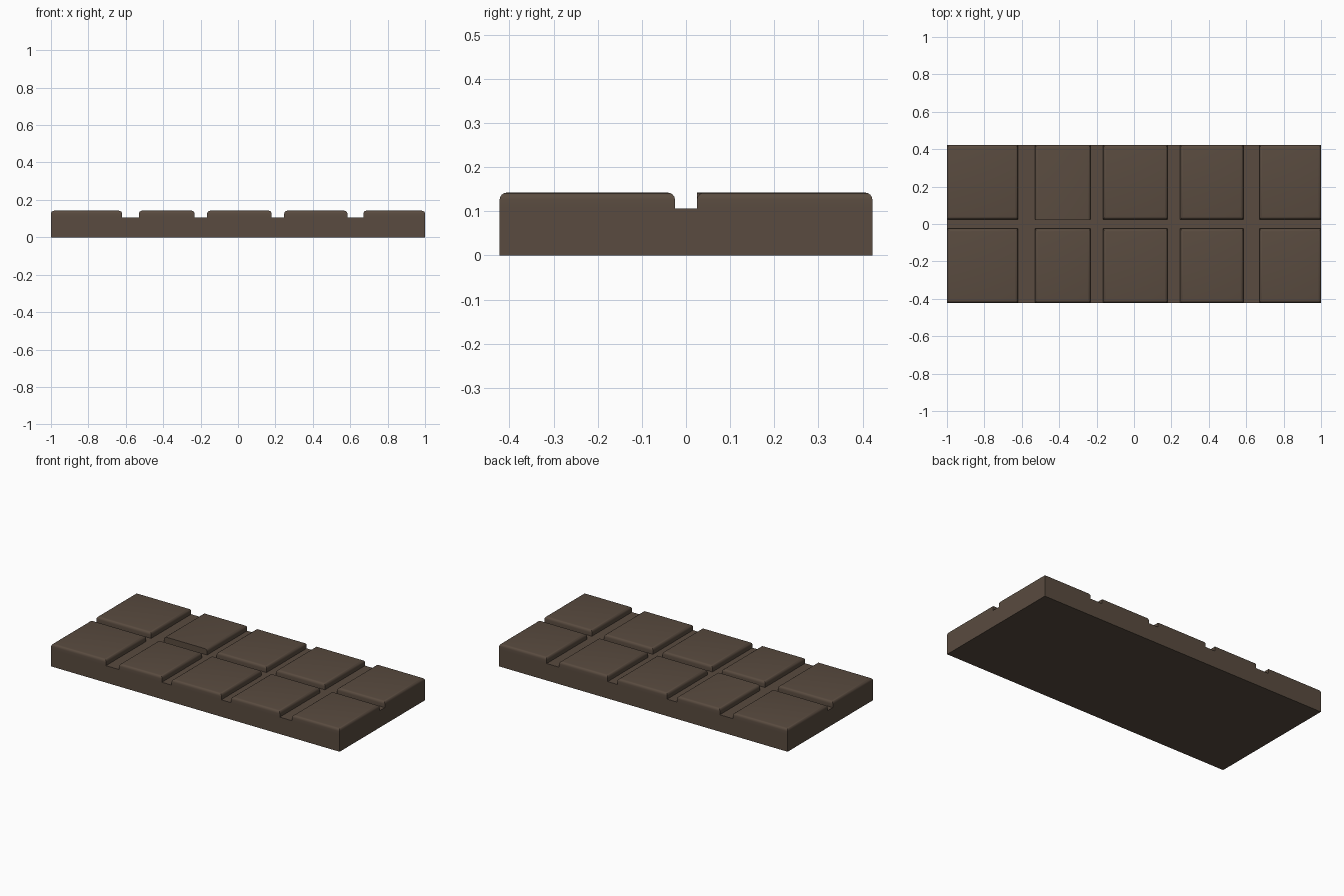
import bpy, bmesh, math

if "Cube" in bpy.data.objects:
    bpy.data.objects.remove(bpy.data.objects["Cube"])

HALF_Y = 0.422
FLOOR, TOP = 0.106, 0.142
# alternating tile / groove boundaries
XS = [-1, -0.62, -0.53, -0.232, -0.165, 0.18, 0.247, 0.585, 0.67, 1]
YS = [-HALF_Y, -0.025, 0.025, HALF_Y]

bm = bmesh.new()

# groove floor as a grid of cells
grid = [[bm.verts.new((x, y, FLOOR)) for y in YS] for x in XS]
tiles = []
for i in range(len(XS) - 1):
    for j in range(len(YS) - 1):
        f = bm.faces.new((grid[i][j], grid[i + 1][j], grid[i + 1][j + 1], grid[i][j + 1]))
        if i % 2 == 0 and j % 2 == 0:
            tiles.append(f)

# outer walls and flat underside
rim = [e for e in bm.edges if e.is_boundary]
walls = bmesh.ops.extrude_edge_only(bm, edges=rim)["geom"]
for v in walls:
    if isinstance(v, bmesh.types.BMVert):
        v.co.z = 0
bmesh.ops.contextual_create(bm, geom=[e for e in walls if isinstance(e, bmesh.types.BMEdge) and e.is_boundary])

# raise the ten chocolate squares
raised = bmesh.ops.extrude_discrete_faces(bm, faces=tiles)["faces"]
for f in raised:
    for v in f.verts:
        v.co.z = TOP
bmesh.ops.remove_doubles(bm, verts=bm.verts, dist=1e-5)

# round the top edges, leaving one inner edge crisp
def crisp(e):
    return all(abs(v.co.y - 0.025) < 1e-4 and -0.54 < v.co.x < -0.22 for v in e.verts)

top_edges = [e for e in bm.edges
             if all(v.co.z > TOP - 1e-4 for v in e.verts) and not crisp(e)]
bmesh.ops.bevel(bm, geom=top_edges, offset=0.016, segments=4, profile=0.5, affect='EDGES')
bmesh.ops.recalc_face_normals(bm, faces=bm.faces)

mesh = bpy.data.meshes.new("chocolate_bar")
bm.to_mesh(mesh)
bm.free()
bar = bpy.data.objects.new("chocolate_bar", mesh)
bpy.context.collection.objects.link(bar)

# dark chocolate colour
mat = bpy.data.materials.new("dark_chocolate")
mat.diffuse_color = (0.1, 0.07, 0.05, 1)
mat.use_nodes = True
mat.node_tree.nodes["Principled BSDF"].inputs["Base Color"].default_value = mat.diffuse_color
mesh.materials.append(mat)

bpy.context.view_layer.objects.active = bar
bar.select_set(True)
bpy.ops.object.shade_smooth_by_angle(angle=math.radians(35))
